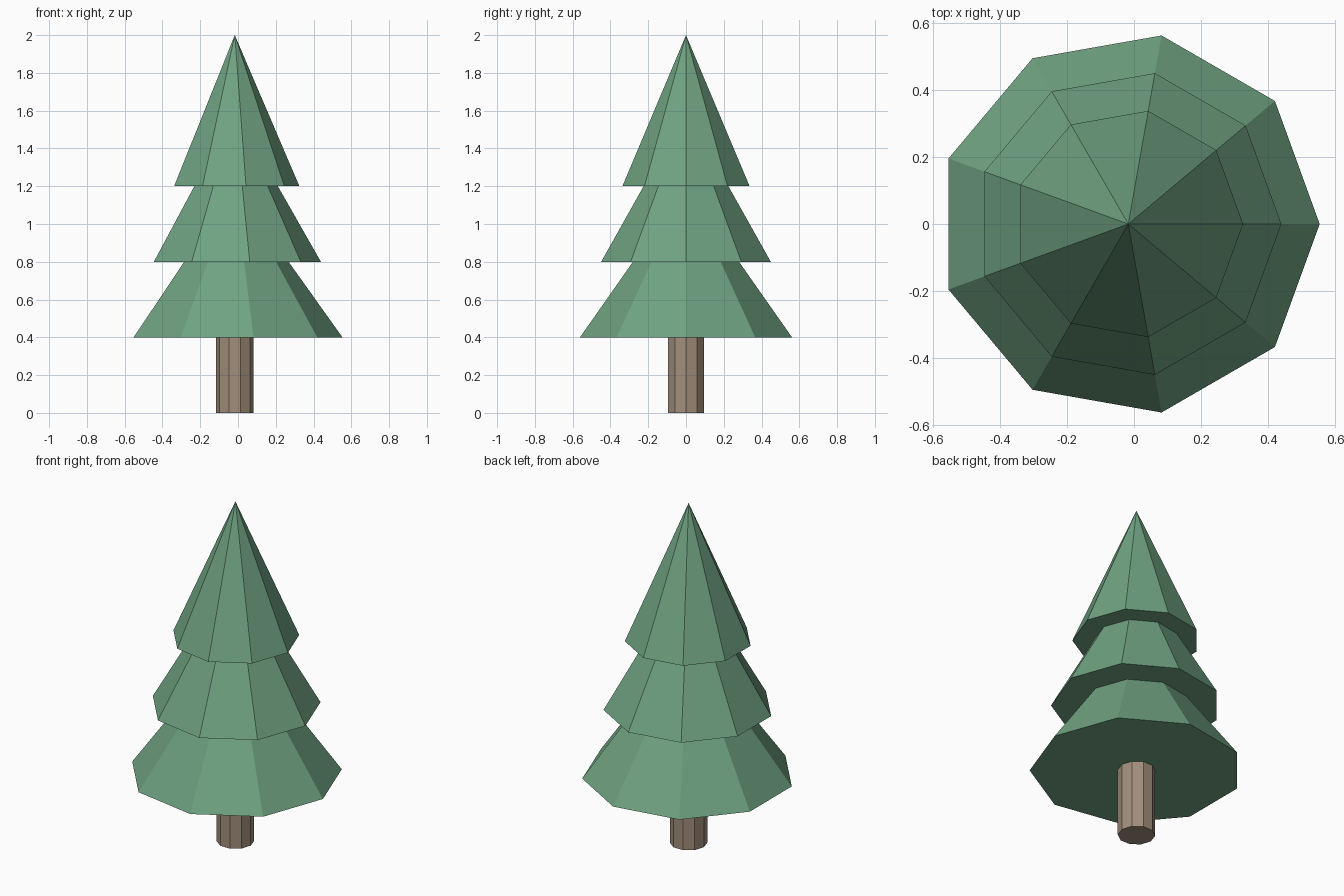
import bpy
import bmesh
from math import cos, sin, tau

if "Cube" in bpy.data.objects:
    bpy.data.objects.remove(bpy.data.objects["Cube"], do_unlink=True)

AXIS_X = -0.017  # an odd-sided ring sits slightly off centre


def material(name, colour):
    mat = bpy.data.materials.new(name)
    mat.use_nodes = True
    mat.diffuse_color = colour
    mat.node_tree.nodes["Principled BSDF"].inputs["Base Color"].default_value = colour
    return mat


def ring(bm, sides, radius, z):
    """Horizontal polygon with its first corner on +x."""
    return [bm.verts.new((radius * cos(tau * i / sides), radius * sin(tau * i / sides), z))
            for i in range(sides)]


def finish(bm, name, mat):
    bmesh.ops.recalc_face_normals(bm, faces=bm.faces)
    mesh = bpy.data.meshes.new(name)
    bm.to_mesh(mesh)
    bm.free()
    mesh.materials.append(mat)
    obj = bpy.data.objects.new(name, mesh)
    obj.location.x = AXIS_X
    bpy.context.collection.objects.link(obj)


def add_cone(name, sides, radius, base, height, mat):
    bm = bmesh.new()
    rim = ring(bm, sides, radius, base)
    tip = bm.verts.new((0, 0, base + height))
    bm.faces.new(rim)
    for i in range(sides):
        bm.faces.new((rim[i - 1], rim[i], tip))
    finish(bm, name, mat)


def add_prism(name, sides, radius, height, mat):
    bm = bmesh.new()
    low = ring(bm, sides, radius, 0)
    high = ring(bm, sides, radius, height)
    bm.faces.new(low)
    bm.faces.new(high)
    for i in range(sides):
        bm.faces.new((low[i - 1], low[i], high[i], high[i - 1]))
    finish(bm, name, mat)


green = material("needle green", (0.16, 0.362, 0.22, 1))
brown = material("bark brown", (0.362, 0.275, 0.2, 1))

# Trunk
add_prism("trunk", 10, 0.1, 0.4, brown)

# Three overlapping tiers of foliage
for name, radius, base in (("lower_foliage", 0.57, 0.4),
                           ("middle_foliage", 0.456, 0.8),
                           ("upper_foliage", 0.342, 1.2)):
    add_cone(name, 9, radius, base, 0.8, green)
